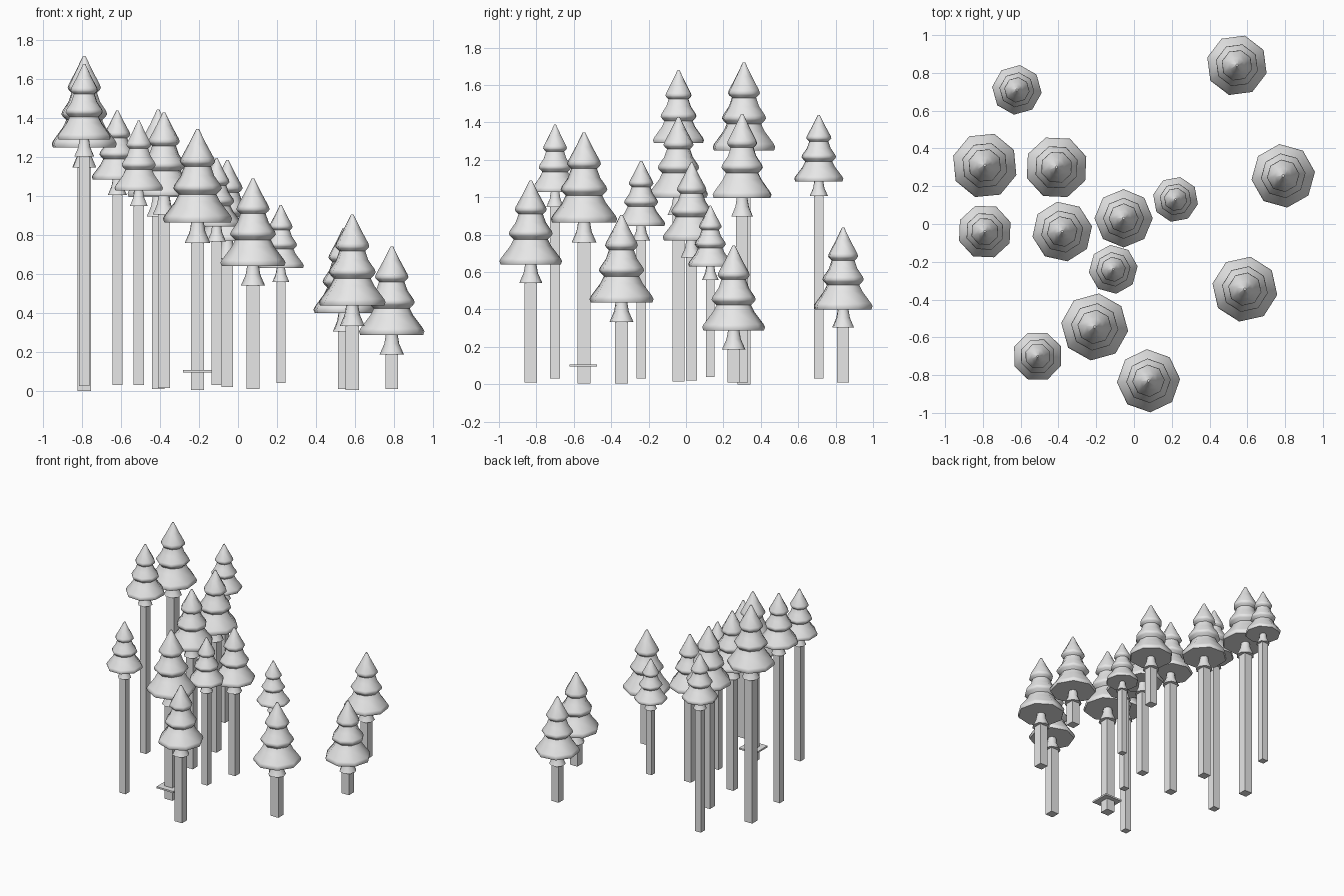
import bpy, bmesh, math

if "Cube" in bpy.data.objects:
    bpy.data.objects.remove(bpy.data.objects["Cube"])

grey = bpy.data.materials.new("plain grey")
grey.diffuse_color = (0.8, 0.8, 0.8, 1)
grey.use_nodes = True
grey.node_tree.nodes["Principled BSDF"].inputs["Base Color"].default_value = grey.diffuse_color

# Tree outline as (radius, height below the tip), in units of the crown height
PROFILE = [(0.015, 0.0), (0.095, -0.16), (0.18, -0.315), (0.19, -0.35), (0.175, -0.372),
           (0.145, -0.40), (0.18, -0.50), (0.25, -0.60), (0.262, -0.635), (0.245, -0.66),
           (0.205, -0.70), (0.245, -0.78), (0.355, -0.925), (0.372, -0.96), (0.358, -1.0),
           (0.068, -1.0), (0.085, -1.10), (0.138, -1.22)]

# x, y, tip height, crown height, foot of trunk, turn in degrees
TREES = [
    (-0.62, 0.71, 1.44, 0.355, 0.03, 38),
    (0.545, 0.84, 0.837, 0.437, 0.01, 30),
    (-0.79, 0.31, 1.72, 0.47, 0.0, 28),
    (-0.41, 0.30, 1.445, 0.45, 0.01, 20),
    (-0.79, -0.04, 1.68, 0.39, 0.025, 20),
    (-0.38, -0.04, 1.43, 0.43, 0.015, 10),
    (-0.055, 0.03, 1.185, 0.415, 0.02, 0),
    (0.22, 0.13, 0.955, 0.325, 0.04, 33),
    (0.79, 0.255, 0.742, 0.455, 0.01, 7),
    (-0.11, -0.24, 1.195, 0.35, 0.03, 7),
    (0.587, -0.345, 0.905, 0.468, 0.005, 35),
    (-0.208, -0.545, 1.345, 0.48, 0.005, 38),
    (0.077, -0.83, 1.09, 0.45, 0.01, 3),
    (-0.51, -0.70, 1.388, 0.36, 0.03, 23),
]


def finish(bm, name):
    bmesh.ops.recalc_face_normals(bm, faces=bm.faces)
    mesh = bpy.data.meshes.new(name)
    bm.to_mesh(mesh)
    bm.free()
    mesh.materials.append(grey)
    obj = bpy.data.objects.new(name, mesh)
    bpy.context.collection.objects.link(obj)
    return obj


def box(name, x, y, z0, z1, width, depth):
    bm = bmesh.new()
    bmesh.ops.create_cube(bm, size=1)
    for v in bm.verts:
        v.co = (x + v.co.x * width, y + v.co.y * depth,
                z0 + (v.co.z + 0.5) * (z1 - z0))
    return finish(bm, name)


def crown(name, x, y, tip, size, turn):
    """Eight-sided turned shape: three bell tiers and a small flared skirt."""
    bm = bmesh.new()
    rings = []
    for r, h in PROFILE:
        rings.append([bm.verts.new((x + r * size * math.cos(a), y + r * size * math.sin(a),
                                    tip + h * size))
                      for a in (math.radians(turn + 45 * i) for i in range(8))])
    for top, low in zip(rings, rings[1:]):
        for i in range(8):
            j = (i + 1) % 8
            bm.faces.new((top[i], top[j], low[j], low[i]))
    bm.faces.new(rings[0])
    bm.faces.new(rings[-1])
    obj = finish(bm, name)
    bpy.ops.object.select_all(action='DESELECT')
    obj.select_set(True)
    bpy.context.view_layer.objects.active = obj
    bpy.ops.object.shade_smooth_by_angle(angle=math.radians(50))


# Trees: crown on a square trunk
for n, (x, y, tip, size, foot, turn) in enumerate(TREES, 1):
    crown(f"tree_crown_{n}", x, y, tip, size, turn)
    w = 0.144 * size
    box(f"tree_trunk_{n}", x, y, foot, tip - 1.2 * size, w, w)

# Thin square shelf around one trunk
box("trunk_shelf", -0.208, -0.55, 0.094, 0.107, 0.148, 0.148)
